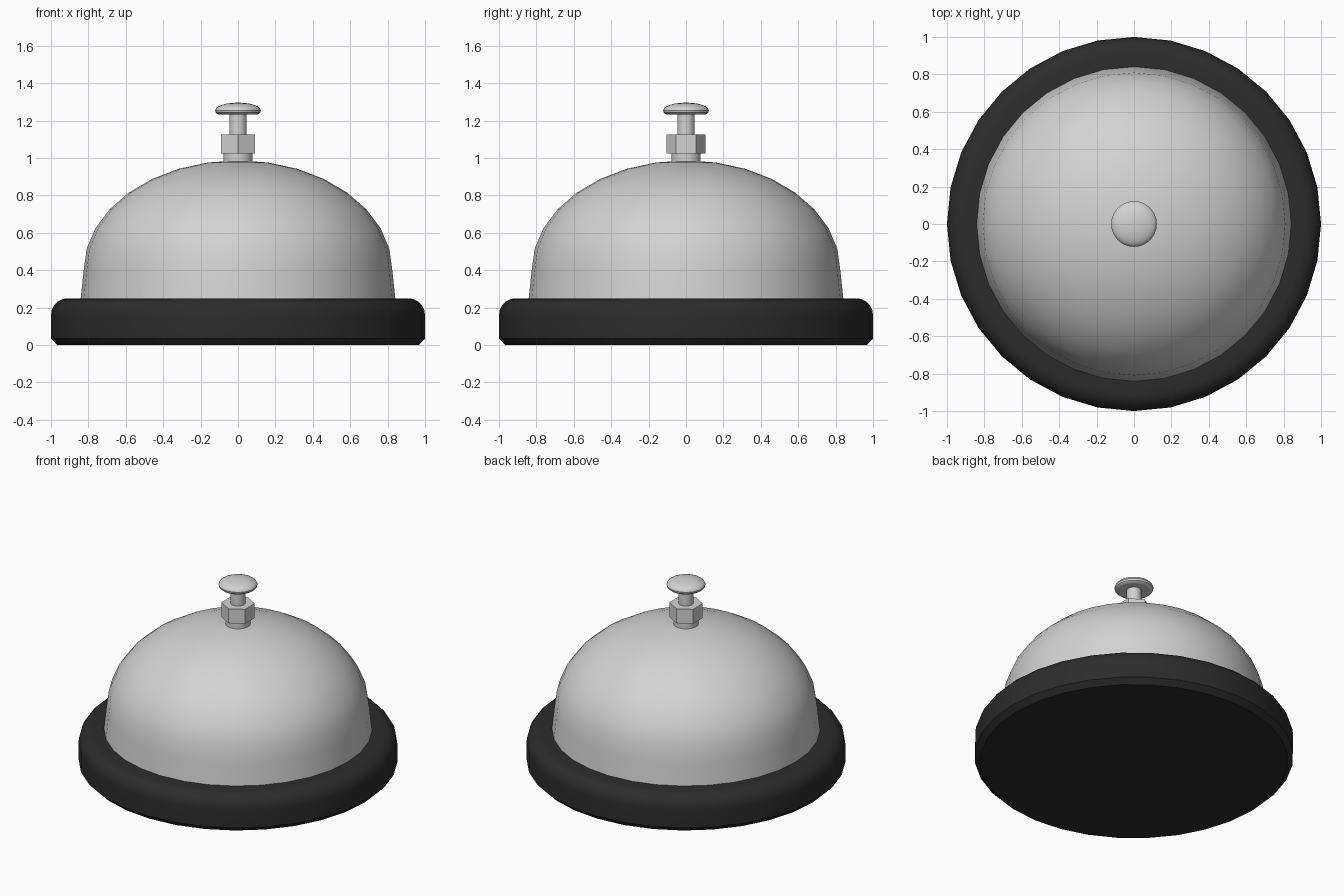
import bpy
from math import sin, cos, pi, radians

cube = bpy.data.objects.get("Cube")
if cube:
    bpy.data.objects.remove(cube, do_unlink=True)


def material(name, rgb, metal=0.0):
    m = bpy.data.materials.new(name)
    m.use_nodes = True
    m.diffuse_color = (*rgb, 1)
    m.node_tree.nodes["Principled BSDF"].inputs["Base Color"].default_value = (*rgb, 1)
    return m


def lathe(name, profile, mat, sides=32, turn=0.0, smooth=35):
    """Spin (radius, height) points, listed bottom to top, around z; zero radius is a pole."""
    verts, rings = [], []
    for r, z in profile:
        count = sides if r > 0 else 1
        rings.append([len(verts) + i for i in range(count)])
        for i in range(count):
            a = turn + 2 * pi * i / sides
            verts.append((r * cos(a), r * sin(a), z))
    faces = []
    for low, high in zip(rings, rings[1:]):
        for i in range(sides):
            j = (i + 1) % sides
            if len(low) == 1:
                faces.append((low[0], high[j], high[i]))
            elif len(high) == 1:
                faces.append((low[i], low[j], high[0]))
            else:
                faces.append((low[i], low[j], high[j], high[i]))
    mesh = bpy.data.meshes.new(name)
    mesh.from_pydata(verts, [], faces)
    mesh.materials.append(mat)
    obj = bpy.data.objects.new(name, mesh)
    bpy.context.collection.objects.link(obj)
    if smooth:
        bpy.ops.object.select_all(action="DESELECT")
        obj.select_set(True)
        bpy.context.view_layer.objects.active = obj
        bpy.ops.object.shade_smooth_by_angle(angle=radians(smooth))
    return obj


def arc(r0, z0, rx, rz, start, end, steps):
    """Elliptical arc of profile points, angles in degrees."""
    angles = [radians(start + (end - start) * i / steps) for i in range(steps + 1)]
    return [(r0 + rx * cos(a), z0 + rz * sin(a)) for a in angles]


steel = material("polished steel", (0.65, 0.65, 0.65))
rubber = material("black plastic", (0.025, 0.025, 0.025))

# Round base with a chamfered foot and a rounded shoulder
lathe("base", [(0, 0), (0.965, 0), (1, 0.035)]
      + arc(0.91, 0.16, 0.09, 0.09, 0, 90, 5) + [(0.8, 0.25), (0, 0.25)], rubber)

# Bell dome with a slightly flared lip
dome = arc(0, 0.4, 0.825, 0.587, 0, 90, 8)[:-1]
lathe("bell_dome", [(0.842, 0.24)] + dome + [(0, 0.987)], steel)

# Collar, hexagonal nut and plunger stem
lathe("collar", [(0, 0.96), (0.078, 0.96), (0.078, 1.03), (0, 1.03)], steel)
lathe("hex_nut", [(0, 1.025), (0.105, 1.025), (0.105, 1.125), (0, 1.125)],
      steel, sides=6, turn=pi / 2, smooth=0)
lathe("plunger_stem", [(0, 1.1), (0.046, 1.1), (0.046, 1.25), (0, 1.25)], steel)

# Push button with a domed top
cap = arc(0, 1.255, 0.122, 0.041, 0, 90, 6)[:-1]
lathe("push_button", [(0, 1.24), (0.095, 1.232), (0.108, 1.234), (0.119, 1.243)]
      + cap + [(0, 1.296)], steel)
